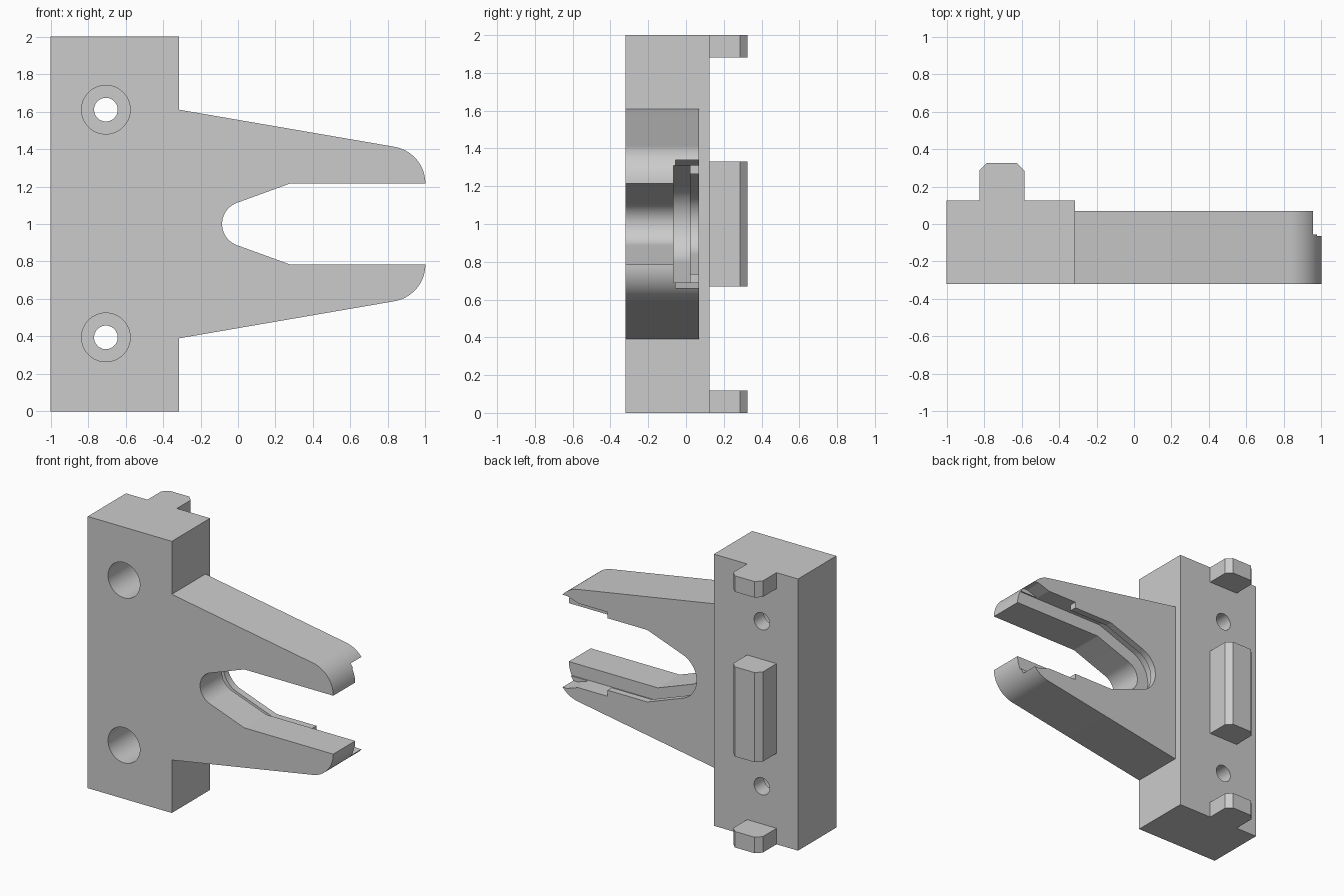
import bpy, bmesh
from math import sin, cos, radians

old = bpy.data.objects.get("Cube")
if old:
    bpy.data.objects.remove(old, do_unlink=True)

grey = bpy.data.materials.new("plain grey")
grey.use_nodes = True
grey.diffuse_color = (0.6, 0.6, 0.6, 1)
grey.node_tree.nodes["Principled BSDF"].inputs["Base Color"].default_value = (0.6, 0.6, 0.6, 1)

FRONT, FORK_BACK, BLOCK_BACK = -0.32, 0.07, 0.125
ROOT = -0.315


def prism(name, points, low, high, axis="y"):
    """Extrude an outline along y (points are x, z) or along z (points are x, y)."""
    bm = bmesh.new()
    place = (lambda a, b: (a, low, b)) if axis == "y" else (lambda a, b: (a, b, low))
    face = bm.faces.new([bm.verts.new(place(a, b)) for a, b in points])
    moved = bmesh.ops.extrude_face_region(bm, geom=[face])["geom"]
    shift = (0, high - low, 0) if axis == "y" else (0, 0, high - low)
    bmesh.ops.translate(bm, vec=shift, verts=[v for v in moved if isinstance(v, bmesh.types.BMVert)])
    bmesh.ops.recalc_face_normals(bm, faces=bm.faces)
    mesh = bpy.data.meshes.new(name)
    bm.to_mesh(mesh)
    bm.free()
    mesh.materials.append(grey)
    obj = bpy.data.objects.new(name, mesh)
    bpy.context.collection.objects.link(obj)
    return obj


def arc(cx, cz, r, start, end, steps=24):
    angles = [radians(start + (end - start) * i / steps) for i in range(steps + 1)]
    return [(cx + r * cos(a), cz + r * sin(a)) for a in angles]


def combine(target, other, operation):
    """Boolean the other object into the target and delete it."""
    mod = target.modifiers.new(operation.lower(), "BOOLEAN")
    mod.object, mod.operation, mod.solver = other, operation, "EXACT"
    bpy.context.view_layer.objects.active = target
    bpy.ops.object.modifier_apply(modifier=mod.name)
    bpy.data.objects.remove(other, do_unlink=True)


def mirrored(upper):
    """Close an upper outline (x, height above middle) with its reflection."""
    return [(x, 1 + h) for x, h in upper] + [(x, 1 - h) for x, h in reversed(upper)]


def slot(name, half, radius, low, high, end=1.2):
    """Rounded throat opening at 20 degrees into a parallel mouth."""
    slope = radians(20)
    throat = arc(0.035, 0, radius, 110, 250)
    x, h = throat[0]
    knee = x + (half - h) * cos(slope) / sin(slope)
    outline = [(end, half), (knee, half)] + throat + [(knee, -half), (end, -half)]
    return prism(name, [(px, 1 + pz) for px, pz in outline], low, high)


# Fork with tapered, rounded prongs
fork = prism("fork", mirrored([(ROOT, 0.61)] + arc(0.8, 0.215, 0.2, 80, 0)), FRONT, FORK_BACK)

# Through slot, hidden groove and wider back lip
combine(fork, slot("slot_cutter", 0.215, 0.12, -0.5, 0.5), "DIFFERENCE")
combine(fork, slot("groove_cutter", 0.31, 0.215, -0.065, 0.02), "DIFFERENCE")
combine(fork, slot("lip_cutter", 0.265, 0.17, -0.03, 0.5), "DIFFERENCE")

# Flared entry at the prong tips
entry = [(0.59, 0.31), (0.83, 0.31), (0.92, 0.34), (1.2, 0.34)]
combine(fork, prism("entry_cutter", mirrored(entry), -0.055, 0.5), "DIFFERENCE")

# Mounting block joined to the fork
block = prism("mounting_block", [(-1, 0), (ROOT, 0), (ROOT, 2), (-1, 2)], FRONT, BLOCK_BACK)
combine(block, fork, "UNION")

# Counterbored screw holes
for z in (0.395, 1.61):
    for radius, depth in ((0.13, 0.01), (0.063, 0.5)):
        ring = arc(-0.705, z, radius, 0, 360, 48)[:-1]
        combine(block, prism("hole_cutter", ring, -0.5, depth), "DIFFERENCE")

# Chamfered locating tabs on the back
left, right, tip, cut = -0.825, -0.585, 0.325, 0.04
tab = [(left, BLOCK_BACK), (right, BLOCK_BACK), (right, tip - cut),
       (right - cut, tip), (left + cut, tip), (left, tip - cut)]
tabs = [prism(name, tab, low, high, "z") for name, low, high in (
    ("lower_tab", 0, 0.118), ("middle_tab", 0.67, 1.33), ("upper_tab", 1.882, 2))]

# Smooth the round walls and keep the edges sharp
bpy.ops.object.select_all(action="DESELECT")
block.select_set(True)
bpy.context.view_layer.objects.active = block
bpy.ops.object.shade_smooth_by_angle(angle=radians(18))
